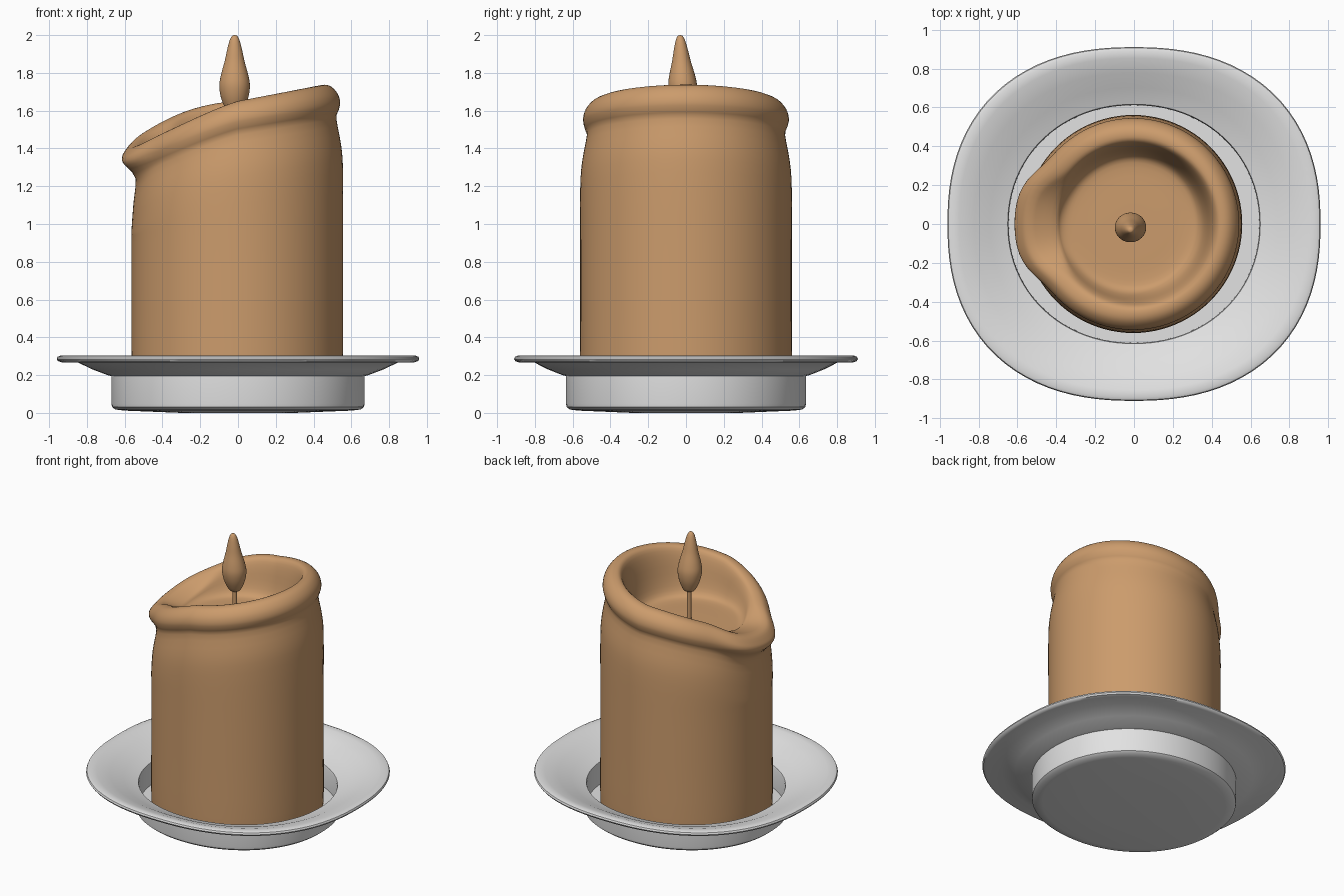
import bpy, math

if "Cube" in bpy.data.objects:
    bpy.data.objects.remove(bpy.data.objects["Cube"])

SEG = 96


def material(name, rgb):
    m = bpy.data.materials.new(name)
    m.diffuse_color = (*rgb, 1)
    m.use_nodes = True
    m.node_tree.nodes["Principled BSDF"].inputs["Base Color"].default_value = m.diffuse_color
    return m


wax = material("warm brown wax", (0.60, 0.33, 0.15))
china = material("light grey ceramic", (0.76, 0.76, 0.76))


def smooth_profile(pts, steps=4):
    """Catmull-Rom curve through (r, z) points."""
    p = [pts[0]] + list(pts) + [pts[-1]]
    out = []
    for i in range(1, len(p) - 2):
        for s in range(steps):
            t = s / steps
            out.append(tuple(
                0.5 * (2 * b + (c - a) * t + (2 * a - 5 * b + 4 * c - d) * t * t
                       + (3 * b - a - 3 * c + d) * t ** 3)
                for a, b, c, d in zip(p[i - 1], p[i], p[i + 1], p[i + 2])))
    return out + [pts[-1]]


def loft(name, column, mat, seg=SEG, angle=40):
    """Closed skin; column(angle) gives points from bottom pole to top pole."""
    cols = [column(2 * math.pi * k / seg) for k in range(seg)]
    n = len(cols[0])
    verts = [cols[0][0], cols[0][-1]]
    for c in cols:
        verts += c[1:-1]
    m = n - 2
    faces = []
    for k in range(seg):
        a, b = 2 + k * m, 2 + ((k + 1) % seg) * m
        faces.append((0, b, a))
        faces.append((1, a + m - 1, b + m - 1))
        for i in range(m - 1):
            faces.append((a + i, b + i, b + i + 1, a + i + 1))
    me = bpy.data.meshes.new(name)
    me.from_pydata(verts, [], faces)
    me.materials.append(mat)
    ob = bpy.data.objects.new(name, me)
    bpy.context.collection.objects.link(ob)
    bpy.ops.object.select_all(action='DESELECT')
    ob.select_set(True)
    bpy.context.view_layer.objects.active = ob
    bpy.ops.object.shade_smooth_by_angle(angle=math.radians(angle))
    return ob


# Plate: slightly squared oval with a foot, a well and a flared rim
PLATE = [(0, 0), (0.3, 0), (0.6, 0.012), (0.65, 0.018), (0.667, 0.032), (0.67, 0.05),
         (0.67, 0.195), (0.69, 0.2), (0.77, 0.23), (0.85, 0.268), (0.935, 0.268),
         (0.953, 0.274), (0.96, 0.285), (0.955, 0.297), (0.94, 0.303), (0.90, 0.298),
         (0.82, 0.272), (0.74, 0.235), (0.68, 0.212), (0.65, 0.202), (0.646, 0.19),
         (0.645, 0.045), (0, 0.045)]


def plate_column(a):
    c, s = math.cos(a), math.sin(a)
    out = []
    for r, z in PLATE:
        e = 2.08 + 0.25 * max(0, min(1, (r - 0.67) / 0.28))
        k = r * (abs(c) ** e + abs(s) ** e) ** (-1 / e)
        out.append((k * c, k * s * 0.948, z))
    return out


loft("plate", plate_column, china)


# Candle: round body, sloping melted rim with a pouring lip, hollow pool
FLOOR = 1.38


def candle_column(a):
    c, s = math.cos(a), math.sin(a)
    lip = math.exp(-(abs(a - math.pi) / 0.5) ** 4)
    R = 0.545 + 0.065 * lip
    x, y = (R - 0.085) * c, (R - 0.085) * s
    left = max(0, -x)
    Z = 1.65 + 0.19 * x - 0.45 * left ** 2 + 0.3 * y * left
    D = Z - FLOOR
    body = [(0, 0.045), (0.50, 0.045), (0.545, 0.06), (0.56, 0.1), (0.56, 0.5), (0.56, 0.9),
            (0.56, Z - 0.46), (0.55, Z - 0.32), (0.525 + 0.015 * lip, Z - 0.18)]
    rim = [(R - 0.008, Z - 0.135 + 0.03 * lip), (R, Z - 0.095 + 0.02 * lip),
           (R - 0.012, Z - 0.05), (R - 0.045, Z - 0.012), (R - 0.085, Z),
           (R - 0.12, FLOOR + 0.95 * D), (0.40, FLOOR + 0.72 * D), (0.375, FLOOR + 0.32 * D),
           (0.345, FLOOR + 0.07 * D), (0.29, FLOOR), (0.15, FLOOR), (0, FLOOR)]
    return [(r * c - 0.004, r * s, z) for r, z in smooth_profile(body + rim, 3)]


loft("candle", candle_column, wax, angle=60)

# Wick
bpy.ops.mesh.primitive_cylinder_add(vertices=16, radius=0.014, depth=0.24,
                                    location=(-0.018, -0.01, 1.49))
wick = bpy.context.object
wick.name = "wick"
wick.data.materials.append(wax)
bpy.ops.object.shade_smooth_by_angle(angle=math.radians(40))

# Flame: teardrop leaning slightly forward
FLAME = smooth_profile([(0, 1.58), (0.035, 1.59), (0.058, 1.63), (0.075, 1.68), (0.081, 1.735),
                        (0.072, 1.79), (0.053, 1.86), (0.04, 1.92), (0.027, 1.97),
                        (0.014, 1.995), (0, 2.0)])


def flame_column(a):
    return [(r * math.cos(a) - 0.018, r * 0.94 * math.sin(a) - 0.01 - 0.05 * (z - 1.58), z)
            for r, z in FLAME]


loft("flame", flame_column, wax, seg=32, angle=60)
